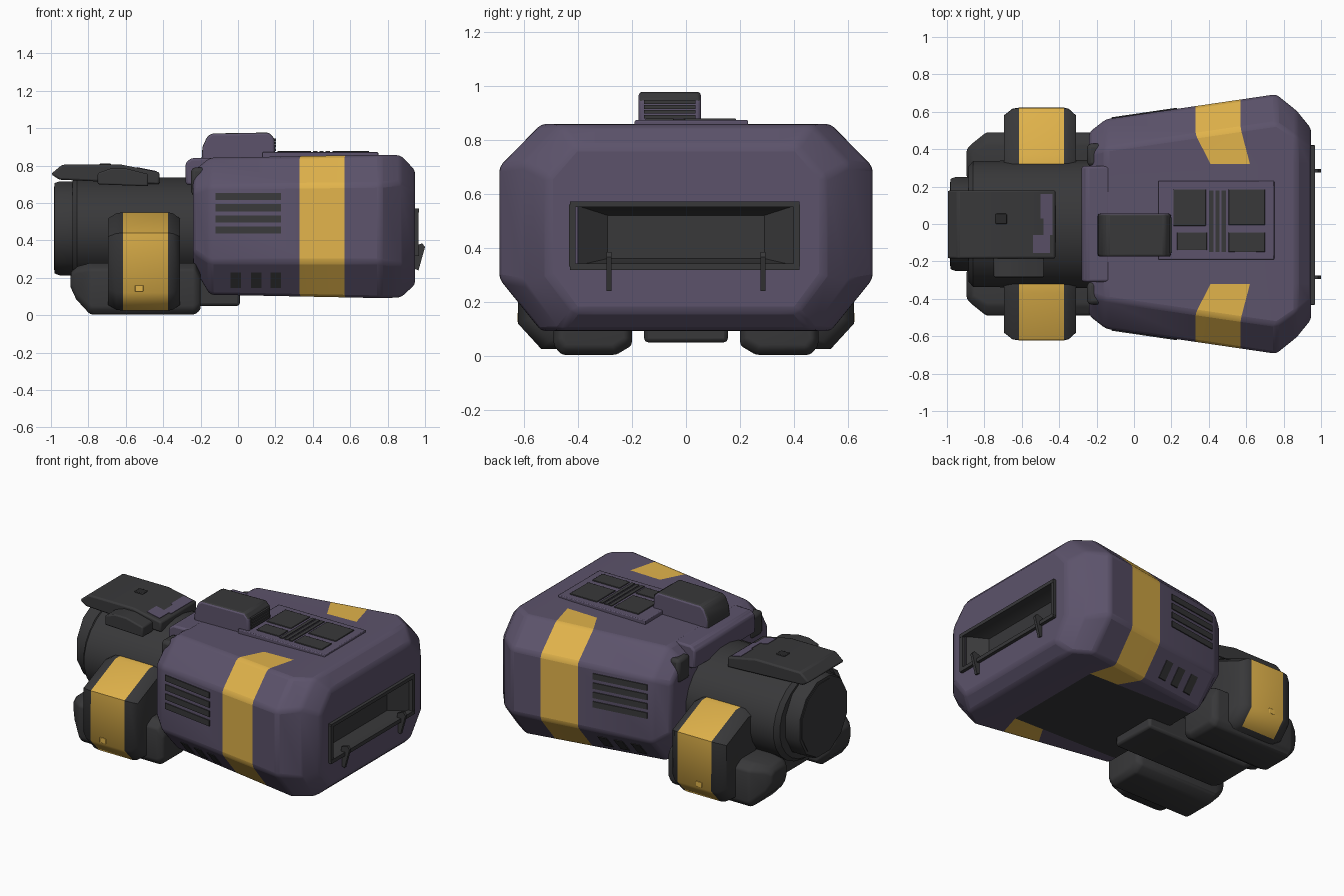
import bpy, bmesh, math

if "Cube" in bpy.data.objects:
    bpy.data.objects.remove(bpy.data.objects["Cube"])

PURPLE, DARK, YELLOW, BLACK = range(4)
MATS = []
for name, col in (("dusk purple", (0.107, 0.086, 0.147)), ("charcoal", (0.040, 0.040, 0.042)),
                  ("amber yellow", (0.75, 0.45, 0.07)), ("near black", (0.022, 0.022, 0.023))):
    m = bpy.data.materials.new(name)
    m.diffuse_color = (*col, 1)
    m.use_nodes = True
    m.node_tree.nodes["Principled BSDF"].inputs["Base Color"].default_value = m.diffuse_color
    MATS.append(m)


def loft(name, rings, mat=DARK, bevel=0.0, rule=None, segs=2, smooth=32):
    """Skin a list of equal-length rings, cap both ends."""
    bm = bmesh.new()
    vr = [[bm.verts.new(p) for p in r] for r in rings]
    n = len(vr[0])
    for a, b in zip(vr, vr[1:]):
        for i in range(n):
            j = (i + 1) % n
            bm.faces.new((a[i], a[j], b[j], b[i]))
    bm.faces.new(vr[0])
    bm.faces.new(vr[-1])
    bmesh.ops.recalc_face_normals(bm, faces=bm.faces)
    for f in bm.faces:
        f.material_index = rule(f.calc_center_median()) if rule else mat
    me = bpy.data.meshes.new(name)
    bm.to_mesh(me)
    bm.free()
    for m in MATS:
        me.materials.append(m)
    ob = bpy.data.objects.new(name, me)
    bpy.context.collection.objects.link(ob)
    bpy.ops.object.select_all(action='DESELECT')
    bpy.context.view_layer.objects.active = ob
    ob.select_set(True)
    bpy.ops.object.shade_smooth_by_angle(angle=math.radians(smooth))
    if bevel:
        b = ob.modifiers.new("bevel", 'BEVEL')
        b.width, b.segments, b.limit_method = bevel, segs, 'ANGLE'
        b.angle_limit = math.radians(25)
    return ob


def box(name, x0, x1, y0, y1, z0, z1, mat=DARK, bevel=0.0):
    return loft(name, [[(x, y0, z0), (x, y1, z0), (x, y1, z1), (x, y0, z1)] for x in (x0, x1)], mat, bevel)


def prism(name, pts, y0, y1, mat=DARK, bevel=0.0, rule=None):
    """Extrude an x-z profile along y."""
    return loft(name, [[(x, y, z) for x, z in pts] for y in (y0, y1)], mat, bevel, rule)


def disc(x, ry, rz, zc, n):
    return [(x, ry * math.cos((i + .5) * math.tau / n), zc + rz * math.sin((i + .5) * math.tau / n)) for i in range(n)]


# ---- main body: octagonal sections along x ----
def section(x, hy, zb, zl, zu, zt, cut=0.155, skew=0.0):
    half = [(0.34, zb, skew), (hy - cut, zb, 0), (hy, zl, 0), (hy, zu, 0), (hy - cut, zt, 0), (0.32, zt, skew)]
    return ([(x + s, y, z) for y, z, s in half] + [(x + s, -y, z) for y, z, s in reversed(half)])


def mid(x):
    """Half width and heights of the straight flared part."""
    t = (x + 0.15) / 0.9
    return 0.56 + 0.132 * t, 0.11 - 0.018 * t, 0.285, 0.69 + 0.01 * t, 0.842 + 0.016 * t


def body_rule(c):
    if 0.34 < c.x < 0.6 and abs(c.y) > 0.33:
        return YELLOW
    if c.z < 0.12 and abs(c.y) < 0.3 and -0.15 < c.x < 0.6:
        return DARK
    return PURPLE


body = loft("body_shell", [
    section(-0.24, 0.49, 0.26, 0.34, 0.66, 0.77, 0.11),
    section(-0.15, *mid(-0.15)),
    section(0.33, *mid(0.33), skew=0.08),
    section(0.57, *mid(0.57), skew=0.05),
    section(0.76, *mid(0.76)),
    section(0.87, 0.605, 0.095, 0.27, 0.71, 0.855, 0.14),
    section(0.947, 0.51, 0.165, 0.30, 0.66, 0.775, 0.10)],
    bevel=0.018, rule=body_rule)

# funnel shaped pocket in the end of the body
pocket = loft("pocket_cutter", [[(x, -w, a), (x, w, a), (x, w, b), (x, -w, b)] for x, w, a, b in
              ((1.0, 0.40, 0.335, 0.555), (0.94, 0.40, 0.335, 0.555), (0.86, 0.29, 0.36, 0.52))], DARK)
pocket.hide_render = True
pocket.hide_set(True)
bo = body.modifiers.new("pocket", 'BOOLEAN')
bo.operation, bo.object, bo.solver = 'DIFFERENCE', pocket, 'EXACT'

# pocket frame and the two struts
box("frame_top", 0.93, 0.968, -0.43, 0.42, 0.55, 0.572, DARK)
box("frame_bottom", 0.93, 0.968, -0.43, 0.42, 0.318, 0.342, DARK)
for side, y in (("near", -0.42), ("far", 0.41)):
    box("frame_side_" + side, 0.93, 0.966, y - 0.012, y + 0.012, 0.33, 0.56, DARK)
for s in (-1, 1):
    prism("pocket_strut", [(0.94, 0.25), (0.965, 0.24), (1.0, 0.365), (0.985, 0.385), (0.94, 0.37)],
          s * 0.285 - 0.009, s * 0.285 + 0.009, DARK)


# ---- side vents laid on the body surface ----
def side_patch(name, x0, x1, z0, z1, s, mat, thick=0.006):
    def pt(x, z, d):
        hy, zb, zl, zu, zt = mid(x)
        y = hy - 0.155 * max(0, (zl - z) / (zl - zb))
        return (x, s * (y + d), z)
    loft(name, [[pt(x0, z0, d), pt(x1, z0, d), pt(x1, z1, d), pt(x0, z1, d)] for d in (-0.03, thick)], mat)


for s in (-1, 1):
    for i in range(4):
        z = 0.436 + i * 0.06
        side_patch("side_vent_slat", -0.12, 0.23, z, z + 0.038, s, DARK)
    for x in (-0.04, 0.07, 0.175):
        side_patch("lower_vent", x, x + 0.055, 0.145, 0.23, s, DARK)

# ---- purple collar where the head meets the body ----
prism("collar", [(-0.28, 0.70), (-0.13, 0.68), (-0.13, 0.842), (-0.25, 0.84), (-0.28, 0.815)],
      -0.31, 0.31, PURPLE, 0.012)
for s in (-1, 1):
    box("collar_lug", -0.25, -0.175, s * 0.37 - 0.06, s * 0.37 + 0.06, 0.64, 0.79, DARK, 0.02)

# ---- roof hatch with four panels and slats ----
box("hatch_plate", 0.13, 0.75, -0.19, 0.23, 0.83, 0.872, PURPLE, 0.005)
for x0, x1, y0, y1 in ((0.21, 0.385, -0.01, 0.185), (0.505, 0.70, -0.005, 0.185),
                       (0.23, 0.39, -0.14, -0.045), (0.505, 0.70, -0.15, -0.045)):
    box("hatch_panel", x0, x1, y0, y1, 0.86, 0.878, DARK, 0.003)
for i in range(3):
    box("hatch_slat", 0.402 + i * 0.033, 0.425 + i * 0.033, -0.15, 0.18, 0.86, 0.877, DARK)

# ---- roof box with vents at both ends ----
prism("roof_box", [(-0.195, 0.83), (-0.19, 0.90), (-0.165, 0.955), (-0.14, 0.972), (0.165, 0.977),
                   (0.195, 0.945), (0.20, 0.83)], -0.175, 0.055, PURPLE, 0.012,
      rule=lambda c: DARK if c.z > 0.96 or c.x < -0.15 else PURPLE)
for i in range(4):
    z = 0.878 + i * 0.018
    box("roof_box_vent", 0.15, 0.204, -0.155, 0.035, z, z + 0.014, DARK)

# ---- head barrel ----
loft("head_barrel", [disc(x, ry, rz, 0.455, 24) for x, ry, rz in
     ((-0.885, 0.31, 0.265), (-0.86, 0.34, 0.285), (-0.20, 0.345, 0.285))], DARK)
loft("head_end", [disc(x, r, r, 0.465, 12) for x, r in
     ((-0.86, 0.26), (-0.955, 0.26), (-0.98, 0.25))], DARK)
loft("head_end_cap", [disc(x, 0.232, 0.232, 0.465, 12) for x in (-0.95, -0.984)], DARK)

# ---- plate on top of the head ----
prism("head_visor", [(-1.0, 0.755), (-0.955, 0.725), (-0.42, 0.70), (-0.42, 0.765), (-0.62, 0.805), (-0.94, 0.805)],
      -0.185, 0.18, DARK, 0.01)
box("head_visor_stud", -0.74, -0.68, 0.0, 0.055, 0.79, 0.811, BLACK, 0.004)
for x0, x1, y0, y1 in ((-0.50, -0.435, 0.03, 0.16), (-0.485, -0.435, -0.06, 0.03), (-0.54, -0.45, -0.155, -0.06)):
    def top(x): return 0.765 - (x + 0.42) * 0.2
    loft("visor_patch", [[(x, y0, top(x) - .02), (x, y1, top(x) - .02), (x, y1, top(x) + .003), (x, y0, top(x) + .003)]
                         for x in (x0, x1)], PURPLE)
prism("head_bracket", [(-0.75, 0.70), (-0.48, 0.69), (-0.48, 0.755), (-0.60, 0.785), (-0.68, 0.785), (-0.75, 0.76)],
      -0.285, -0.17, DARK, 0.008)

# ---- centre underside plate ----
prism("belly_plate", [(-0.78, 0.08), (-0.72, 0.05), (0.01, 0.05), (0.01, 0.14), (-0.2, 0.3), (-0.78, 0.3)],
      -0.155, 0.155, DARK, 0.015)

# ---- feet (rounded nose) and side pods ----
POD = [(0.28, 0.55), (0.37, 0.55), (0.62, 0.44), (0.622, 0.12), (0.535, 0.025), (0.28, 0.025)]
for s in (-1, 1):
    rings = []
    for x, y0, y1, z0, z1 in ((-0.895, 0.25, 0.40, 0.15, 0.23), (-0.865, 0.22, 0.43, 0.085, 0.26),
                              (-0.79, 0.20, 0.49, 0.004, 0.28), (-0.23, 0.20, 0.49, 0.004, 0.28),
                              (-0.20, 0.22, 0.47, 0.03, 0.22)):
        c = 0.2 * (y1 - y0)
        rings.append([(x, s * y, z) for y, z in ((y0 + c, z0), (y1 - c * .5, z0), (y1, z0 + c * .6), (y1, z1 - c * .6),
                                                 (y1 - c, z1), (y0 + c, z1), (y0, z1 - c * .6), (y0, z0 + c * .6))])
    loft("foot", rings, DARK, 0.012, smooth=50)
    rings = []
    for x, k in ((-0.695, 0.88), (-0.65, 0.985), (-0.615, 1), (-0.375, 1), (-0.35, 0.985), (-0.31, 0.88)):
        rings.append([(x, s * (0.28 + (y - 0.28) * k), 0.28 + (z - 0.28) * k) for y, z in POD])
    loft("side_pod", rings, smooth=50,
         rule=lambda c: YELLOW if abs(c.x + 0.495) < 0.02 and abs(c.y) > 0.29 and c.z > 0.03 else DARK)
    box("pod_bolt", -0.55, -0.505, s * 0.612 - 0.012, s * 0.612 + 0.012, 0.125, 0.16, YELLOW, 0.003)
